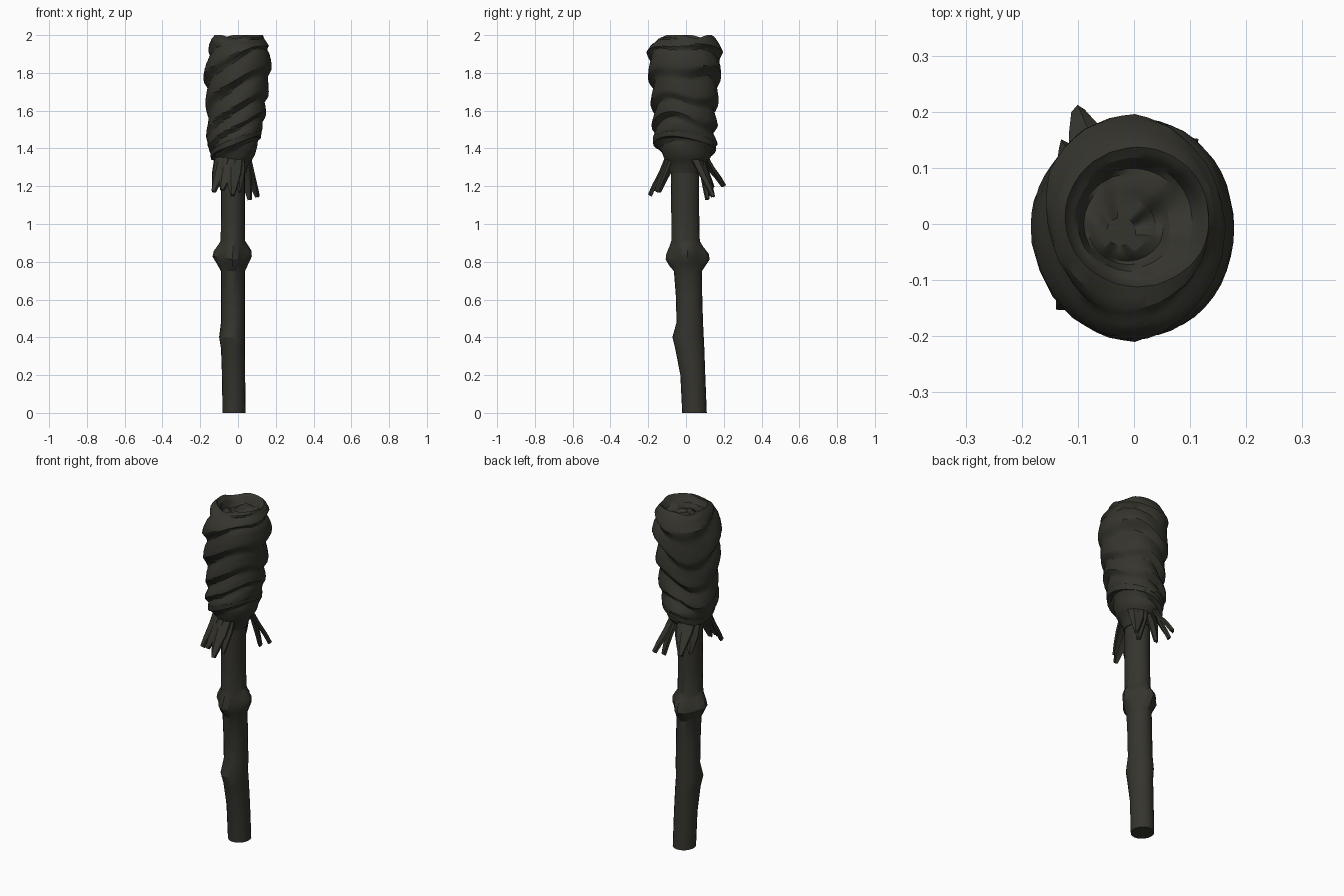
import bpy, bmesh, math, random
from mathutils import Vector

if "Cube" in bpy.data.objects:
    bpy.data.objects.remove(bpy.data.objects["Cube"])

random.seed(4)
TAU = 2 * math.pi


def material(name, rgb):
    m = bpy.data.materials.new(name)
    m.diffuse_color = (*rgb, 1)
    m.use_nodes = True
    m.node_tree.nodes["Principled BSDF"].inputs["Base Color"].default_value = m.diffuse_color
    return m


charred = material("charred brown", (0.036, 0.035, 0.027))


def loft(name, rings):
    """Skin a list of closed rings of points and cap both ends."""
    bm = bmesh.new()
    vs = [[bm.verts.new(p) for p in ring] for ring in rings]
    n = len(vs[0])
    for a, b in zip(vs, vs[1:]):
        for i in range(n):
            j = (i + 1) % n
            bm.faces.new((a[i], a[j], b[j], b[i]))
    bm.faces.new(vs[0][::-1])
    bm.faces.new(vs[-1])
    bmesh.ops.recalc_face_normals(bm, faces=bm.faces[:])
    me = bpy.data.meshes.new(name)
    bm.to_mesh(me)
    bm.free()
    me.materials.append(charred)
    ob = bpy.data.objects.new(name, me)
    bpy.context.collection.objects.link(ob)
    return ob


def extents(table, z):
    """Interpolate a row of (z, xmin, xmax, ymin, ymax)."""
    for a, b in zip(table, table[1:]):
        if z <= b[0]:
            t = max(0, (z - a[0]) / (b[0] - a[0]))
            return [p + (q - p) * t for p, q in zip(a[1:], b[1:])]
    return table[-1][1:]


def oval(ext, t, k=1.0):
    x0, x1, y0, y1 = ext
    return ((x0 + x1) / 2 + k * (x1 - x0) / 2 * math.cos(t),
            (y0 + y1) / 2 + k * (y1 - y0) / 2 * math.sin(t))


# Crooked wooden handle with a bump low down and a four-lobed knot
HANDLE = [
    (0.0, -.082, .04, -.02, .11), (0.2, -.085, .038, -.03, .102),
    (0.34, -.09, .037, -.057, .097), (0.40, -.1, .037, -.072, .094),
    (0.48, -.09, .037, -.05, .09), (0.62, -.09, .037, -.054, .086),
    (0.75, -.09, .037, -.064, .084), (0.785, -.112, .055, -.09, .105),
    (0.82, -.135, .073, -.108, .125), (0.85, -.128, .072, -.104, .12),
    (0.885, -.105, .052, -.088, .09), (0.91, -.092, .038, -.078, .073),
    (1.05, -.09, .037, -.078, .07), (1.25, -.09, .037, -.08, .07),
    (1.45, -.09, .037, -.08, .07)]
rings = []
for row in HANDLE:
    z = row[0]
    knot = {0.785: 0.06, 0.82: 0.11, 0.85: 0.11, 0.885: 0.06}.get(z, 0)
    ring = []
    for i in range(20):
        t = TAU * i / 20
        x, y = oval(row[1:], t, 1 - knot * (1 - math.cos(4 * t)))
        ring.append((x, y, z + 0.08 * knot * math.sin(2 * t + 1)))
    rings.append(ring)
loft("wooden_handle", rings)

# Wrapped cloth head: slanting folds cut into an oval envelope
HEAD = [
    (1.27, -.088, .04, -.082, .075), (1.32, -.105, .06, -.1, .1),
    (1.36, -.138, .085, -.125, .14), (1.42, -.166, .112, -.168, .165),
    (1.47, -.166, .118, -.18, .165), (1.55, -.16, .142, -.18, .165),
    (1.65, -.172, .155, -.186, .17), (1.75, -.181, .168, -.196, .18),
    (1.85, -.178, .177, -.204, .19), (1.91, -.172, .175, -.206, .192),
    (1.95, -.15, .157, -.188, .18), (1.985, -.137, .15, -.145, .158),
    (2.0, -.122, .135, -.11, .138)]


def fold(f):
    """Hanging fold: quick lower edge, long bulging upper slope."""
    f %= 1
    return (f / 0.3) ** 1.3 if f < 0.3 else 1 - ((f - 0.3) / 0.7) ** 1.5


SEG, ROWS = 48, 62
rings = []
for r in range(ROWS):
    v = 1.27 + 0.73 * r / (ROWS - 1)
    warp = min(1, (v - 1.27) / 0.16, (2 - v) / 0.16)   # rings lean with the folds
    ring = []
    for i in range(SEG):
        t = TAU * i / SEG
        z = v + warp * (0.085 * math.cos(t + 0.45) + 0.014 * math.sin(3 * t + 6 * v))
        phase = v / 0.115 - t / TAU + 0.25 * math.sin(9 * v) + 0.12 * math.sin(2 * t + 5 * v)
        depth = 0.13 + 0.05 * math.sin(2 * t + 7 * v) + 0.03 * math.sin(3 * t - 11 * v)
        depth *= max(0, min(1, (v - 1.27) / 0.08, 0.3 + (2 - v) / 0.08))
        k = 1.02 - depth * (1 - fold(phase)) + random.uniform(-.006, .006)
        x, y = oval(extents(HEAD, z), t, k)
        dip = 0.015 * max(0, math.sin(3 * t + 0.6)) * max(0, (v - 1.93) / 0.07)
        ring.append((x, y, z - dip))
    rings.append(ring)

# Rolled-in shallow hollow at the top with a spiral fold
rim = rings[-1]
for s in (0.94, 0.88, 0.82, 0.76, 0.7, 0.64, 0.57, 0.5, 0.42, 0.34, 0.2):
    ring = []
    for i, (x, y, z) in enumerate(rim):
        t = TAU * i / SEG
        swirl = fold(2.2 * s + t / TAU + 0.1)
        fade = min(1, (1 - s) * 5) * min(1, max(0, s - 0.36) * 4)
        ring.append((x * s - 0.03 * (1 - s), y * s - 0.02 * (1 - s),
                     z - 0.05 * min(1, (1 - s) * 1.9) - 0.026 * fade * (1 - swirl)))
    rings.append(ring)
loft("cloth_wrap", rings)


# Torn cloth ends flaring out below the wrap
def tatter(name, path, widths, thick=0.018):
    a, b, c = (Vector(p) for p in path)
    points = (a, b, b.lerp(c, 0.6) + Vector((0, 0, 0.005)), c)
    rings = []
    for p, w in zip(points, (widths[0], widths[1], widths[1] * 0.62, widths[2])):
        out = Vector((p.x + 0.025, p.y, 0)).normalized()
        side = Vector((-out.y, out.x, 0)) * w / 2
        o = out * thick / 2 + Vector((0, 0, thick / 4))
        rings.append([p - side, p + o * 1.3 - side * 0.3, p + side * 0.9 + o * 0.4,
                      p + side - o, p - o * 0.5, p - side * 0.9 - o])
    loft(name, rings)


TATTERS = [
    # start, middle, tip, widths
    ((-.075, -.075, 1.38), (-.1, -.105, 1.28), (-.13, -.145, 1.17), (.1, .08, .02)),
    ((-.05, -.085, 1.38), (-.065, -.125, 1.27), (-.085, -.165, 1.18), (.1, .085, .02)),
    ((-.02, -.085, 1.38), (-.025, -.132, 1.27), (-.03, -.19, 1.15), (.1, .085, .02)),
    ((.0, -.08, 1.38), (.008, -.115, 1.28), (.01, -.155, 1.17), (.08, .06, .015)),
    ((.03, .05, 1.38), (.06, .095, 1.27), (.105, .145, 1.145), (.1, .075, .02)),
    ((.015, .065, 1.38), (.04, .1, 1.27), (.065, .115, 1.13), (.1, .075, .02)),
    ((-.065, .07, 1.4), (-.08, .13, 1.3), (-.1, .2, 1.2), (.11, .085, .025)),
    ((-.09, .055, 1.39), (-.11, .1, 1.28), (-.125, .14, 1.19), (.09, .07, .016)),
    ((-.03, .07, 1.38), (-.045, .105, 1.27), (-.05, .125, 1.15), (.1, .08, .02)),
]
for i, (a, b, c, w) in enumerate(TATTERS):
    tatter(f"torn_cloth_end_{i + 1}", (a, b, c), w)

# One loose band of cloth tied around the lower wrap
rings = []
for i in range(33):
    t = TAU * i / 32
    z = 1.42 + 0.06 * math.cos(t + 0.35)
    c = Vector((*oval(extents(HEAD, z), t, 0.93), z))
    out = Vector((math.cos(t), math.sin(t), 0))
    up = Vector((0, 0, 1))
    h = 0.03 + 0.007 * math.sin(3 * t)
    rings.append([c + up * h, c + out * 0.014 + up * 0.01,
                  c + out * 0.012 - up * h * 0.6, c - out * 0.02 - up * h])
loft("tied_band", rings)

# Soft shading that keeps the creases sharp
for ob in bpy.context.collection.objects:
    ob.select_set(True)
    bpy.context.view_layer.objects.active = ob
bpy.ops.object.shade_smooth_by_angle(angle=math.radians(25))
